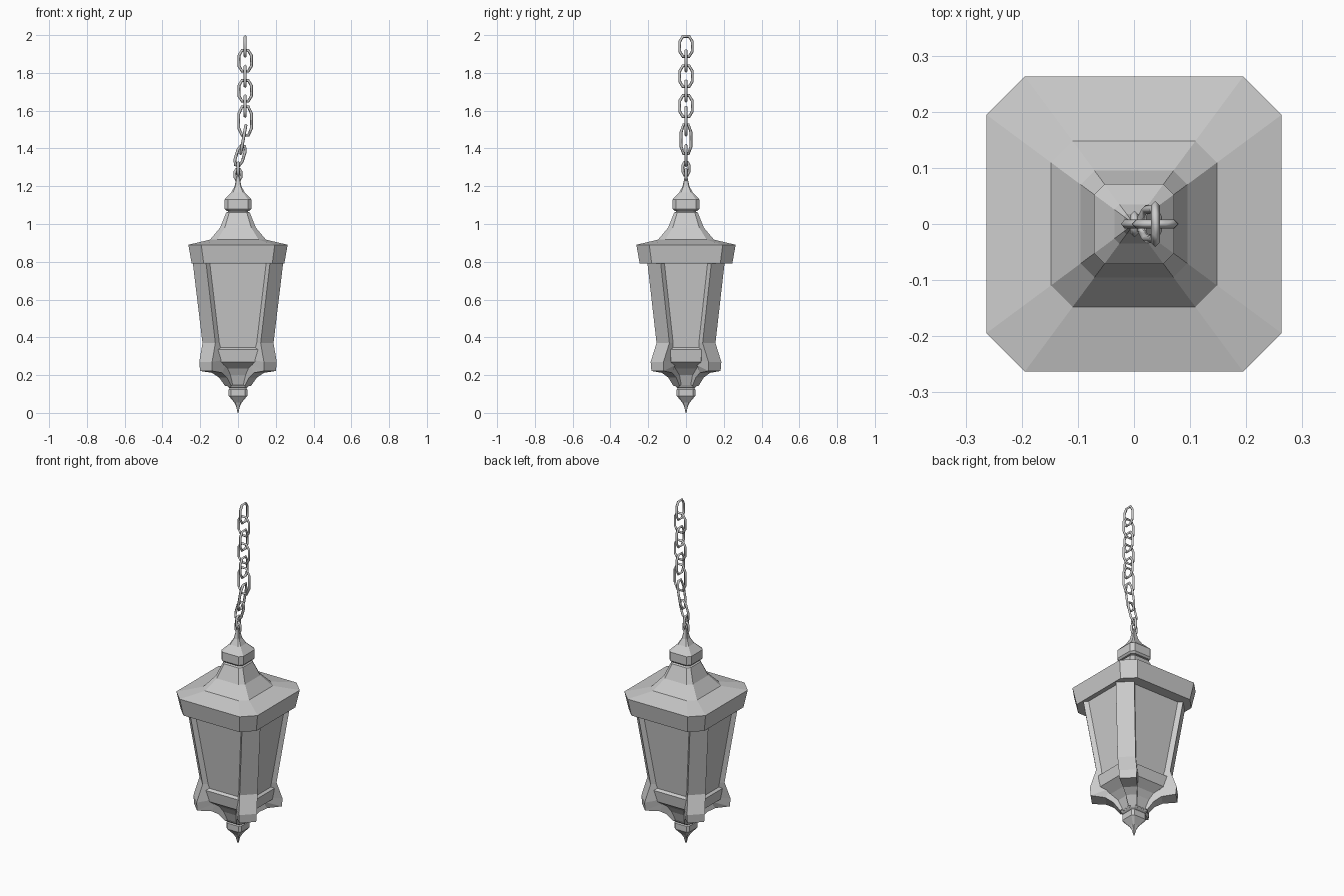
import bpy, bmesh, math
from mathutils import Matrix, Vector

if "Cube" in bpy.data.objects:
    bpy.data.objects.remove(bpy.data.objects["Cube"])


def make_object(name, bm):
    bmesh.ops.recalc_face_normals(bm, faces=bm.faces)
    mesh = bpy.data.meshes.new(name)
    bm.to_mesh(mesh)
    bm.free()
    ob = bpy.data.objects.new(name, mesh)
    bpy.context.collection.objects.link(ob)
    return ob


def loft(name, rings):
    """Skin a list of closed rings of points and cap both ends."""
    bm = bmesh.new()
    rows = [[bm.verts.new(p) for p in ring] for ring in rings]
    n = len(rows[0])
    for a, b in zip(rows, rows[1:]):
        for i in range(n):
            j = (i + 1) % n
            bm.faces.new((a[i], a[j], b[j], b[i]))
    bm.faces.new(rows[0][::-1])
    bm.faces.new(rows[-1])
    return make_object(name, bm)


def octagon(hx, hy, c, z):
    """Rectangle with chamfered corners."""
    return [Vector(p) for p in (
        (hx, -hy + c, z), (hx, hy - c, z), (hx - c, hy, z), (-hx + c, hy, z),
        (-hx, hy - c, z), (-hx, -hy + c, z), (-hx + c, -hy, z), (hx - c, -hy, z))]


def square_loft(name, profile):
    return loft(name, [octagon(h, h, h * 0.26, z) for h, z in profile])


# hood with flared roof, and the cap that holds the chain
square_loft("roof", [(0.245, 0.79), (0.263, 0.89), (0.148, 0.917),
                     (0.095, 0.98), (0.063, 1.06), (0.052, 1.065), (0.052, 1.085)])
square_loft("roof_cap", [(0.062, 1.07), (0.071, 1.08), (0.071, 1.13),
                         (0.035, 1.168), (0.018, 1.2), (0.006, 1.255)])

# glass panes, sills and lower funnel
loft("glass_and_funnel", [octagon(*r) for r in (
    (0.22, 0.185, 0.07, 0.80), (0.165, 0.132, 0.055, 0.345),
    (0.178, 0.147, 0.062, 0.335), (0.168, 0.138, 0.06, 0.27),
    (0.115, 0.095, 0.04, 0.235), (0.08, 0.075, 0.03, 0.20),
    (0.055, 0.055, 0.02, 0.14))])

# finial below
square_loft("bottom_plate", [(0.03, 0.12), (0.052, 0.137), (0.058, 0.145), (0.054, 0.155)])
square_loft("bottom_finial", [(0.04, 0.135), (0.049, 0.125), (0.049, 0.09),
                              (0.02, 0.055), (0.01, 0.035), (0.002, 0.0)])

# corner posts: outer centre, height, half width, then inner offset and lift
POST = [(0.205, 0.170, 0.80, 0.035, 0.035, 0.0),
        (0.154, 0.122, 0.37, 0.034, 0.035, 0.0),
        (0.171, 0.153, 0.27, 0.034, 0.06, 0.01),
        (0.169, 0.151, 0.222, 0.032, 0.06, 0.03),
        (0.110, 0.100, 0.212, 0.027, 0.02, 0.05),
        (0.079, 0.073, 0.187, 0.021, 0.02, 0.03),
        (0.052, 0.050, 0.142, 0.016, 0.02, 0.02)]
for sx, xname in ((-1, "left"), (1, "right")):
    for sy, yname in ((-1, "front"), (1, "back")):
        rings = []
        for x, y, z, w, d, lift in POST:
            ring = [(x + w, y - w, z), (x - w, y + w, z),
                    (x - w - d, y + w - d, z + lift), (x + w - d, y - w - d, z + lift)]
            rings.append([(px * sx, py * sy, pz) for px, py, pz in ring])
        loft(f"post_{yname}_{xname}", rings)


# chain links: centre x, centre z, half width, half height, lean, facing front
def link(name, x, z, w, h, lean, front, r=0.008):
    w, h = w - r, h - r
    cu = bpy.data.curves.new(name, 'CURVE')
    cu.dimensions = '3D'
    cu.bevel_depth = r
    cu.bevel_resolution = 0
    sp = cu.splines.new('POLY')
    outline = [(w, -h * 0.5), (w, h * 0.5), (w * 0.5, h), (-w * 0.5, h),
               (-w, h * 0.5), (-w, -h * 0.5), (-w * 0.5, -h), (w * 0.5, -h)]
    sp.points.add(len(outline) - 1)
    for p, (a, b) in zip(sp.points, outline):
        p.co = (a, 0, b, 1) if front else (0, a, b, 1)
    sp.use_cyclic_u = True
    ob = bpy.data.objects.new(name, cu)
    ob.location = (x, 0, z)
    ob.rotation_euler = (0, lean, 0)
    bpy.context.collection.objects.link(ob)


LINKS = [(0.038, 1.940, 0.041, 0.061, 0, False), (0.038, 1.864, 0.041, 0.063, 0, True),
         (0.038, 1.782, 0.041, 0.063, 0, False), (0.038, 1.705, 0.041, 0.063, 0, True),
         (0.038, 1.624, 0.041, 0.064, 0, False), (0.038, 1.545, 0.042, 0.083, 0, True),
         (0.028, 1.448, 0.034, 0.086, 0.18, False), (0.011, 1.362, 0.028, 0.062, 0.3, True),
         (0.001, 1.293, 0.024, 0.042, 0, False), (0.0, 1.262, 0.024, 0.036, 0, True)]
for i, spec in enumerate(LINKS):
    link(f"chain_link_{i + 1}", *spec)
